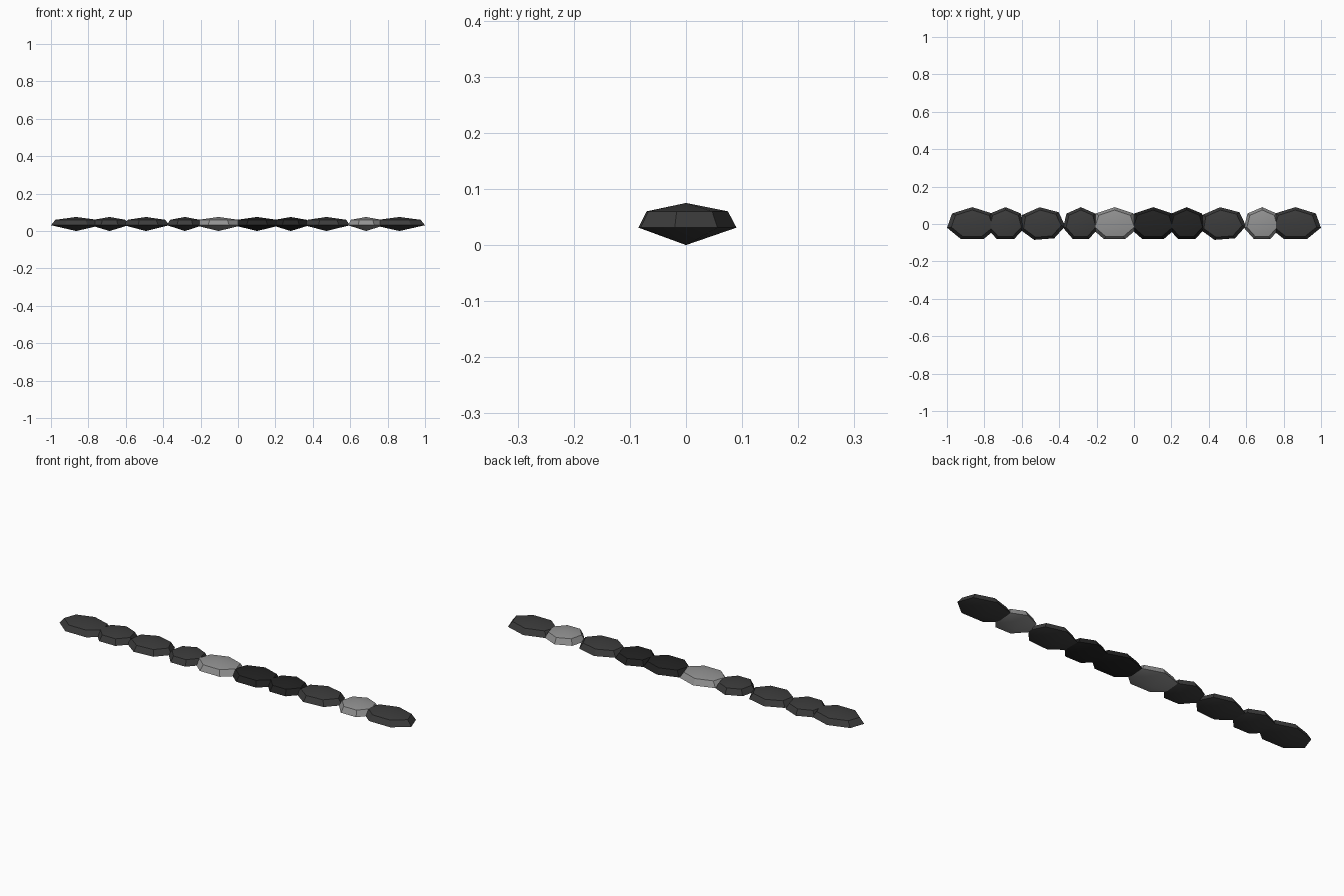
import bpy, bmesh, math

if "Cube" in bpy.data.objects:
    bpy.data.objects.remove(bpy.data.objects["Cube"])

SIDES = 7
HALF_DEPTH = 0.09


def shade(name, v):
    m = bpy.data.materials.new(name)
    m.diffuse_color = (v, v, v, 1)
    m.use_nodes = True
    m.node_tree.nodes["Principled BSDF"].inputs["Base Color"].default_value = m.diffuse_color
    return m


dark = shade("dark_grey", 0.045)
black = shade("near_black", 0.016)
light = shade("light_grey", 0.29)


def stone(name, x, rx, turn, mat):
    """Flat seven-sided pebble: lower cone, bevelled rim, shallow crown."""
    bm = bmesh.new()

    def ring(scale, z):
        pts = []
        for i in range(SIDES):
            a = math.radians(90 + turn) + i * math.tau / SIDES
            pts.append(bm.verts.new((scale * rx * math.cos(a),
                                     scale * HALF_DEPTH * math.sin(a), z)))
        return pts

    bottom = bm.verts.new((0, 0, 0))
    rim = ring(1.0, 0.031)
    crown = ring(0.83, 0.06)
    top = bm.verts.new((0, 0, 0.075))
    for i in range(SIDES):
        j = (i + 1) % SIDES
        bm.faces.new((bottom, rim[j], rim[i]))
        bm.faces.new((rim[i], rim[j], crown[j], crown[i]))
        bm.faces.new((crown[i], crown[j], top))
    me = bpy.data.meshes.new(name)
    bm.to_mesh(me)
    bm.free()
    ob = bpy.data.objects.new(name, me)
    ob.location.x = x
    me.materials.append(mat)
    bpy.context.collection.objects.link(ob)
    bpy.context.view_layer.objects.active = ob
    bpy.ops.object.select_all(action='DESELECT')
    ob.select_set(True)
    bpy.ops.object.shade_smooth_by_angle(angle=math.radians(30))


# Row of overlapping stones: centre x, half width, turn, shade
row = [
    (-0.865, 0.138, 0, dark),
    (-0.687, 0.105, 0, dark),
    (-0.492, 0.125, 6, dark),
    (-0.284, 0.098, 0, dark),
    (-0.104, 0.130, 0, light),
    (0.102, 0.130, 0, black),
    (0.282, 0.104, 0, black),
    (0.473, 0.127, 6, dark),
    (0.685, 0.100, 0, light),
    (0.863, 0.140, 0, dark),
]
for n, (x, rx, turn, mat) in enumerate(row, 1):
    stone(f"stone_{n}", x, rx, turn, mat)
